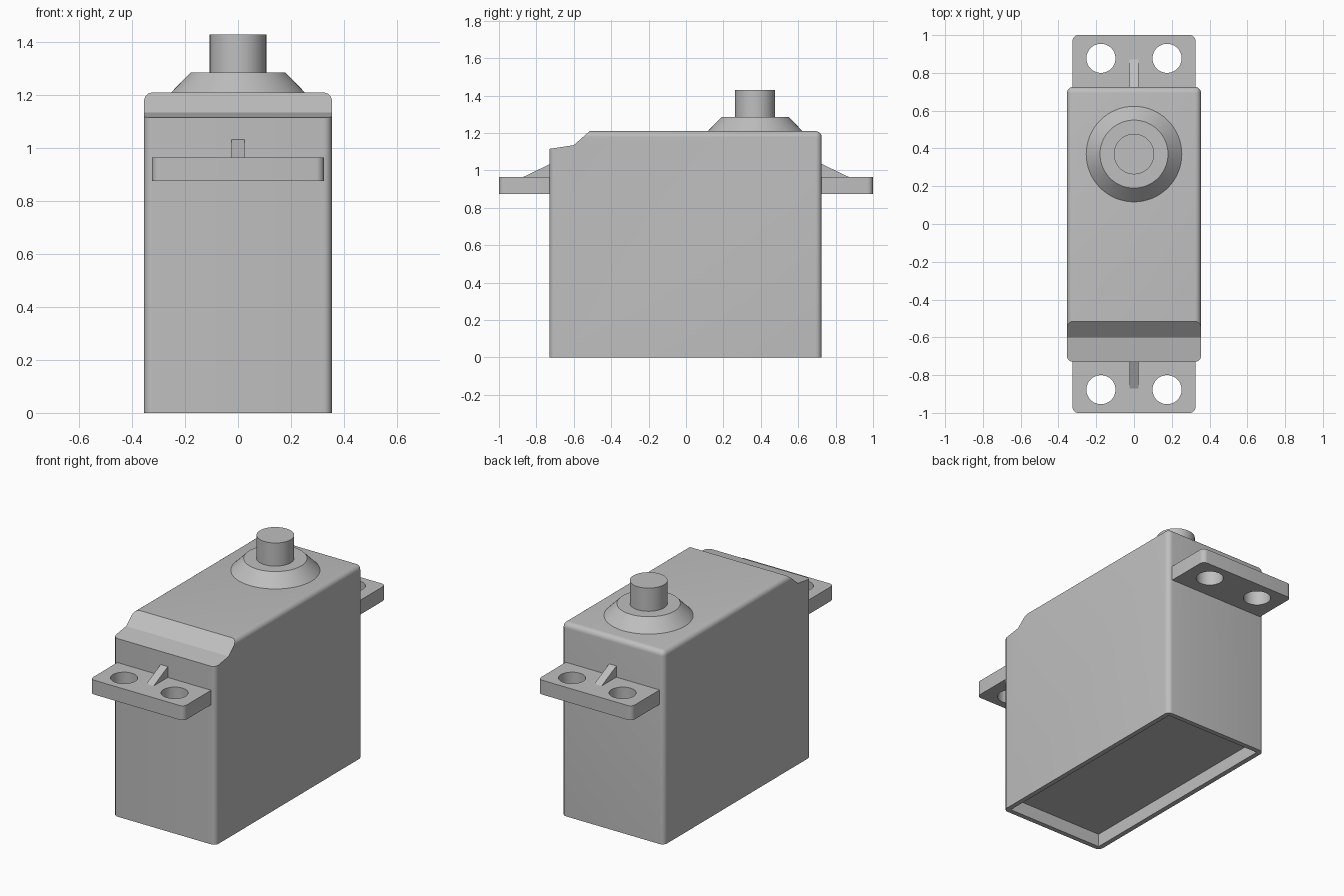
import bpy, bmesh, math
from mathutils import Matrix, Vector

default = bpy.data.objects.get("Cube")
if default:
    bpy.data.objects.remove(default, do_unlink=True)

GREY = (0.52, 0.52, 0.52, 1)
grey = bpy.data.materials.new("grey plastic")
grey.use_nodes = True
grey.diffuse_color = GREY
grey.node_tree.nodes["Principled BSDF"].inputs["Base Color"].default_value = GREY


def finish(name, bm):
    bmesh.ops.recalc_face_normals(bm, faces=bm.faces)
    mesh = bpy.data.meshes.new(name)
    bm.to_mesh(mesh)
    bm.free()
    mesh.materials.append(grey)
    obj = bpy.data.objects.new(name, mesh)
    bpy.context.collection.objects.link(obj)
    return obj


def box(name, low, high, radius=0, rounded=None):
    """Box between two corners; edges whose midpoint passes the rule are rounded."""
    low, high = Vector(low), Vector(high)
    bm = bmesh.new()
    bmesh.ops.create_cube(bm, size=1)
    if rounded:
        picked = []
        for e in bm.edges:
            a, b = (v.co for v in e.verts)
            if rounded((a + b) / 2):
                picked.append(e)
    size, centre = high - low, (low + high) / 2
    for v in bm.verts:
        v.co = centre + v.co * size
    if rounded:
        bmesh.ops.bevel(bm, geom=picked, offset=radius, segments=6,
                        profile=0.5, affect='EDGES', clamp_overlap=True)
    return finish(name, bm)


def prism(name, outline, half_width):
    """Side outline of (y, z) points extruded along x."""
    bm = bmesh.new()
    face = bm.faces.new([bm.verts.new((-half_width, y, z)) for y, z in outline])
    made = bmesh.ops.extrude_face_region(bm, geom=[face])["geom"]
    bmesh.ops.translate(bm, vec=(2 * half_width, 0, 0),
                        verts=[g for g in made if isinstance(g, bmesh.types.BMVert)])
    return finish(name, bm)


def cylinder(name, centre, bottom, top, r_bottom, r_top):
    bm = bmesh.new()
    bmesh.ops.create_cone(bm, cap_ends=True, segments=64, radius1=r_bottom,
                          radius2=r_top, depth=top - bottom,
                          matrix=Matrix.Translation((*centre, (bottom + top) / 2)))
    return finish(name, bm)


def smooth(obj):
    bpy.ops.object.select_all(action='DESELECT')
    obj.select_set(True)
    bpy.context.view_layer.objects.active = obj
    bpy.ops.object.shade_smooth_by_angle(angle=math.radians(30))


def cut(obj, cutters):
    """Subtract the cutters, then remove them."""
    bpy.context.view_layer.objects.active = obj
    for cutter in cutters:
        mod = obj.modifiers.new("cut", 'BOOLEAN')
        mod.operation, mod.solver, mod.object = 'DIFFERENCE', 'EXACT', cutter
        bpy.ops.object.modifier_apply(modifier=mod.name)
        bpy.data.objects.remove(cutter, do_unlink=True)


# Case: rounded sides and top, stepped slope at the front, hollow underside
WIDE, FRONT, BACK, TOP, WALL = 0.355, -0.73, 0.725, 1.21, 0.03
case = box("case", (-WIDE, FRONT, 0), (WIDE, BACK, TOP), 0.032,
           lambda m: m.z > 0.4 or abs(m.z) < 0.1)
slope = prism("slope_cutter", [(-0.85, 1.097), (-0.6, 1.135), (-0.515, TOP),
                               (-0.515, 1.4), (-0.85, 1.4)], 0.6)
recess = box("recess_cutter", (WALL - WIDE, FRONT + WALL, -0.1),
             (WIDE - WALL, BACK - WALL, 0.08))
cut(case, [slope, recess])
smooth(case)

# Mounting tabs with screw holes and stiffening ribs, at both ends
for side, end in ((-1, "front"), (1, "back")):
    ys = sorted((side * 0.71, side))
    tab = box(end + "_mounting_tab", (-0.325, ys[0], 0.875), (0.325, ys[1], 0.965),
              0.03, lambda m: abs(m.z) < 0.1 and m.y * side > 0)
    cut(tab, [cylinder("hole_cutter", (x, side * 0.877), 0.8, 1.1, 0.077, 0.077)
              for x in (-0.175, 0.175)])
    smooth(tab)
    prism(end + "_rib", [(side * 0.71, 0.96), (side * 0.87, 0.96), (side * 0.87, 0.965),
                         (side * 0.725, 1.035), (side * 0.71, 1.035)], 0.025)

# Output collar and shaft
AXIS = (0, 0.37)
smooth(cylinder("output_collar", AXIS, TOP, 1.285, 0.253, 0.18))
smooth(cylinder("output_shaft", AXIS, 1.28, 1.43, 0.107, 0.107))
